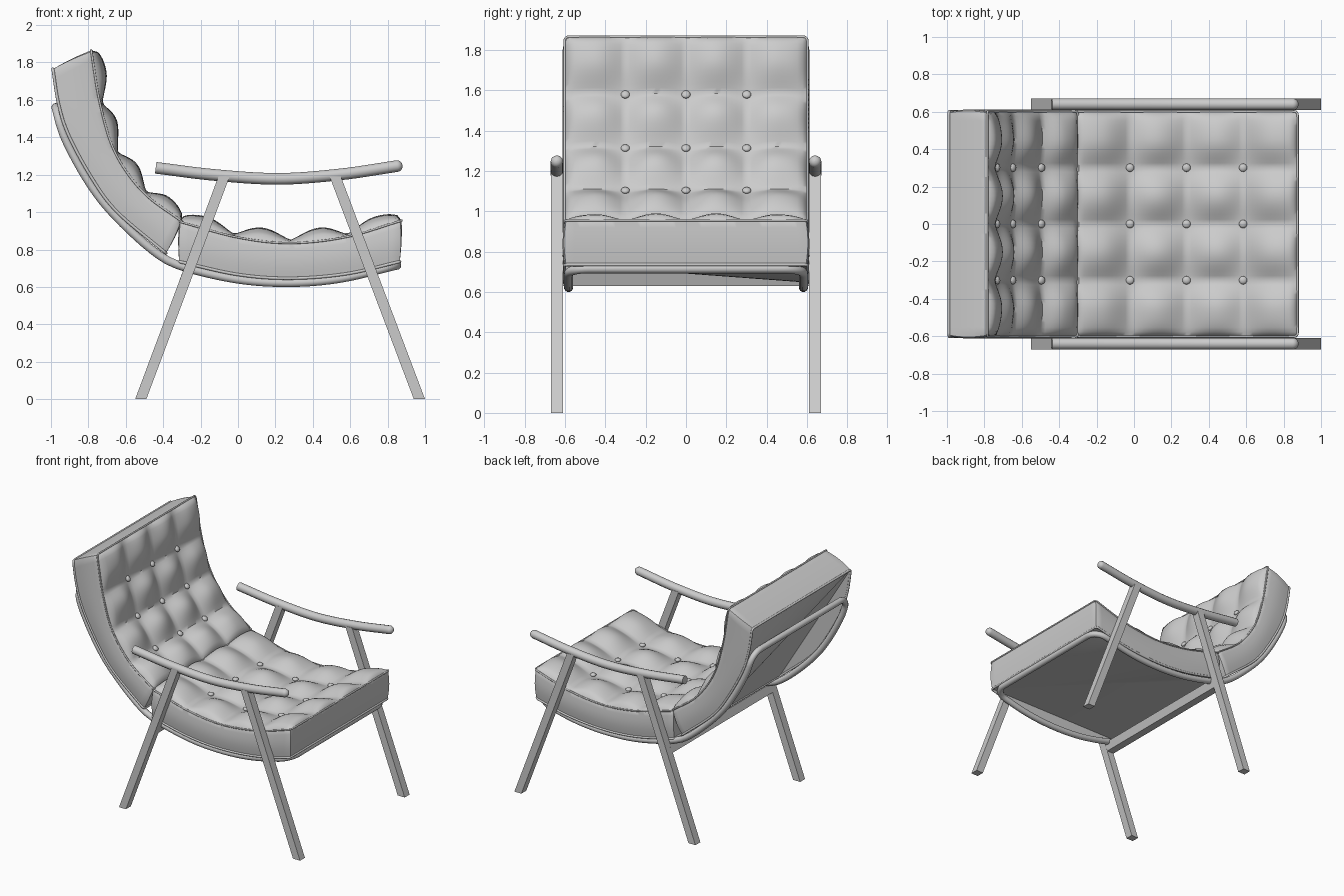
import bpy, bmesh
from math import sin, cos, pi
from mathutils import Vector, Matrix

if "Cube" in bpy.data.objects:
    bpy.data.objects.remove(bpy.data.objects["Cube"])


def spline(pts, n, warp=0.0):
    """Smooth curve through (x, z) points, resampled to n steps along its length."""
    p = [Vector(q) for q in pts]
    p = [2 * p[0] - p[1]] + p + [2 * p[-1] - p[-2]]
    dense = []
    for a, b, c, d in zip(p, p[1:], p[2:], p[3:]):
        for k in range(40):
            t = k / 40
            dense.append(0.5 * (2 * b + (c - a) * t + (2 * a - 5 * b + 4 * c - d) * t * t
                                + (3 * b - a - 3 * c + d) * t ** 3))
    dense.append(p[-2])
    run = [0.0]
    for a, b in zip(dense, dense[1:]):
        run.append(run[-1] + (b - a).length)
    out, j = [], 0
    for i in range(n + 1):
        s = run[-1] * (i / n - warp * sin(pi * i / n))
        while j < len(dense) - 2 and run[j + 1] < s:
            j += 1
        out.append(dense[j].lerp(dense[j + 1], (s - run[j]) / (run[j + 1] - run[j])))
    return out


def activate(ob):
    bpy.ops.object.select_all(action='DESELECT')
    ob.select_set(True)
    bpy.context.view_layer.objects.active = ob


def smooth(ob, angle=0.85):
    activate(ob)
    bpy.ops.object.shade_smooth_by_angle(angle=angle)


def tube(name, pts, r, cyclic=False, radii=None):
    cu = bpy.data.curves.new(name, 'CURVE')
    cu.dimensions = '3D'
    cu.bevel_depth, cu.bevel_resolution, cu.use_fill_caps = r, 4, True
    sp = cu.splines.new('POLY')
    sp.points.add(len(pts) - 1)
    sp.use_cyclic_u = cyclic
    for i, q in enumerate(pts):
        sp.points[i].co = (*q, 1)
        sp.points[i].radius = radii[i] if radii else 1
    ob = bpy.data.objects.new(name, cu)
    bpy.context.collection.objects.link(ob)
    activate(ob)
    bpy.ops.object.convert(target='MESH')
    smooth(bpy.context.object)


def mesh_object(name, bm):
    bmesh.ops.recalc_face_normals(bm, faces=bm.faces)
    me = bpy.data.meshes.new(name)
    bm.to_mesh(me)
    bm.free()
    ob = bpy.data.objects.new(name, me)
    bpy.context.collection.objects.link(ob)
    return ob


def loop_on(profile, half, r):
    """Rounded rectangle wrapped onto an extruded side profile."""
    n = len(profile) - 1
    length = sum((b - a).length for a, b in zip(profile, profile[1:]))

    def at(s, y):
        f = max(0, min(n - 1e-6, s / length * n))
        q = profile[int(f)].lerp(profile[int(f) + 1], f % 1)
        return (q.x, y, q.y)
    mid = [r + (length - 2 * r) * k / 40 for k in range(1, 40)]

    def corner(s, y, a0):
        return [at(s + r * cos(a0 + pi / 16 * k), y + r * sin(a0 + pi / 16 * k)) for k in range(9)]
    return (corner(r, r - half, pi) + [at(s, -half) for s in mid]
            + corner(length - r, r - half, -pi / 2) + corner(length - r, half - r, 0)
            + [at(s, half) for s in reversed(mid)] + corner(r, half - r, pi / 2))


def cushion(name, top_pts, bottom_pts, warp=0.0, half=0.602, n=48, rows=6):
    top, bottom = spline(top_pts, n, warp), spline(bottom_pts, n, warp)

    def wave(u):    # full at the border, soft at the inner seams
        return abs(sin(4 * pi * u)) ** (0.55 if abs(u - 0.5) > 0.375 else 1.4)

    def puff(u, v):
        a, b = wave(u), wave(v)
        eu, ev = abs(sin(pi * u)) ** 0.4, abs(sin(pi * v)) ** 0.4
        return 0.04 * (a * b) ** 0.8 + 0.017 * (a * ev + b * eu)

    def surface(i, j, h):
        d = (top[i] - bottom[i]).normalized()
        q = top[i] + d * h
        return Vector((q.x, half * (2 * j / n - 1), q.y)), Vector((d.x, 0, d.y))
    # tufted top
    bm = bmesh.new()
    R = range(n + 1)
    T = [[bm.verts.new(surface(i, j, puff(i / n, j / n))[0]) for j in R] for i in R]
    for i in range(n):
        for j in range(n):
            bm.faces.new((T[i][j], T[i + 1][j], T[i + 1][j + 1], T[i][j + 1]))
    # softened corners
    for i, k in ((0, 1), (n, n - 1)):
        for j, l in ((0, 1), (n, n - 1)):
            T[i][j].co += 0.29 * (T[k][j].co + T[i][l].co - 2 * T[i][j].co)
    # slightly bulging side walls
    ring = ([(i, 0) for i in range(n)] + [(n, j) for j in range(n)]
            + [(i, n) for i in range(n, 0, -1)] + [(0, j) for j in range(n, 0, -1)])
    levels = [[T[i][j] for i, j in ring]]
    for w in range(1, rows + 1):
        f, lvl = w / rows, []
        for i, j in ring:
            p = T[i][j].co.copy()
            b = Vector((bottom[i].x, p.y, bottom[i].y))
            q = p.lerp(b, f)
            bulge = 0.01 * sin(pi * f)
            q.y += bulge * ((j == n) - (j == 0))
            e = (bottom[n] - bottom[n - 1]) if i == n else (bottom[0] - bottom[1])
            if i in (0, n):
                q += Vector((e.x, 0, e.y)).normalized() * bulge * 0.5
            lvl.append(bm.verts.new(q))
        levels.append(lvl)
    for A, B in zip(levels, levels[1:]):
        for k in range(len(ring)):
            m = (k + 1) % len(ring)
            bm.faces.new((A[k], A[m], B[m], B[k]))
    # underside stretched across from one corner
    low = dict(zip(ring, levels[-1]))
    apex = low[n, 0]
    bm.faces.new([low[i, 0] for i in R])
    bm.faces.new([low[0, j] for j in R] + [apex])
    bm.faces.new([low[n, j] for j in R] + [low[n - 1, n]])
    for i in range(n - 1):
        bm.faces.new((apex, low[i, n], low[i + 1, n]))
    smooth(mesh_object(name, bm))
    # piping along both edges
    tube(name + "_top_piping", loop_on(top, half, 0.02), 0.006, True)
    tube(name + "_bottom_piping", loop_on(bottom, half, 0.02), 0.008, True)
    # buttons
    bm = bmesh.new()
    for i in (1, 2, 3):
        for j in (1, 2, 3):
            p, d = surface(i * n // 4, j * n // 4, 0.006)
            m = (Matrix.Translation(p) @ d.to_track_quat('Z', 'Y').to_matrix().to_4x4()
                 @ Matrix.Diagonal((1, 1, 0.6, 1)))
            bmesh.ops.create_uvsphere(bm, u_segments=16, v_segments=8, radius=0.022, matrix=m)
    smooth(mesh_object(name + "_buttons", bm))


def prism(name, a, b, half_x, y0, y1):
    """Slanted bar between two (x, z) points with level ends."""
    bm = bmesh.new()
    v = [bm.verts.new((x + s * half_x, y, z)) for x, z in (a, b)
         for s, y in ((-1, y0), (1, y0), (1, y1), (-1, y1))]
    for f in ((0, 1, 2, 3), (4, 5, 6, 7), (0, 1, 5, 4), (1, 2, 6, 5), (2, 3, 7, 6), (3, 0, 4, 7)):
        bm.faces.new([v[k] for k in f])
    mesh_object(name, bm)


# Cushions
cushion("seat_cushion",
        [(-0.315, 0.95), (0, 0.865), (0.28, 0.835), (0.58, 0.868), (0.875, 0.955)],
        [(-0.315, 0.735), (0, 0.666), (0.28, 0.646), (0.58, 0.67), (0.865, 0.735)])
cushion("back_cushion",
        [(-0.30, 0.95), (-0.505, 1.105), (-0.655, 1.315), (-0.735, 1.57), (-0.785, 1.865)],
        [(-0.385, 0.78), (-0.645, 1.0), (-0.78, 1.18), (-0.905, 1.41), (-0.96, 1.58), (-0.99, 1.765)],
        warp=0.03)

# Bent tube frame running under seat and back
rail = spline([(-0.975, 1.56), (-0.925, 1.395), (-0.80, 1.165), (-0.665, 0.99), (-0.455, 0.795),
               (-0.3, 0.71), (0, 0.64), (0.28, 0.622), (0.55, 0.645), (0.85, 0.715)], 120)
tube("seat_frame", loop_on(rail, 0.582, 0.1), 0.023, True)

# Legs and armrests on both sides
for side, c in (("left", -0.64), ("right", 0.64)):
    prism("rear_leg_" + side, (-0.52, 0), (-0.075, 1.19), 0.03, c - 0.03, c + 0.03)
    prism("front_leg_" + side, (0.97, 0), (0.52, 1.19), 0.03, c - 0.03, c + 0.03)
    arm = spline([(-0.44, 1.237), (-0.12, 1.198), (0.22, 1.178), (0.55, 1.202), (0.85, 1.246)], 30)
    step = (arm[-1] - arm[-2]).normalized()
    caps = [(k / 6) for k in range(1, 7)]
    pts = arm + [arm[-1] + step * 0.03 * sin(t * pi / 2) for t in caps]
    tube("armrest_" + side, [(q.x, c, q.y) for q in pts], 0.031,
         radii=[1] * len(arm) + [max(0.02, cos(t * pi / 2)) for t in caps])

# Cross bar joining the rear legs
prism("rear_cross_bar", (-0.285, 0.63), (-0.2625, 0.69), 0.03, -0.62, 0.62)
